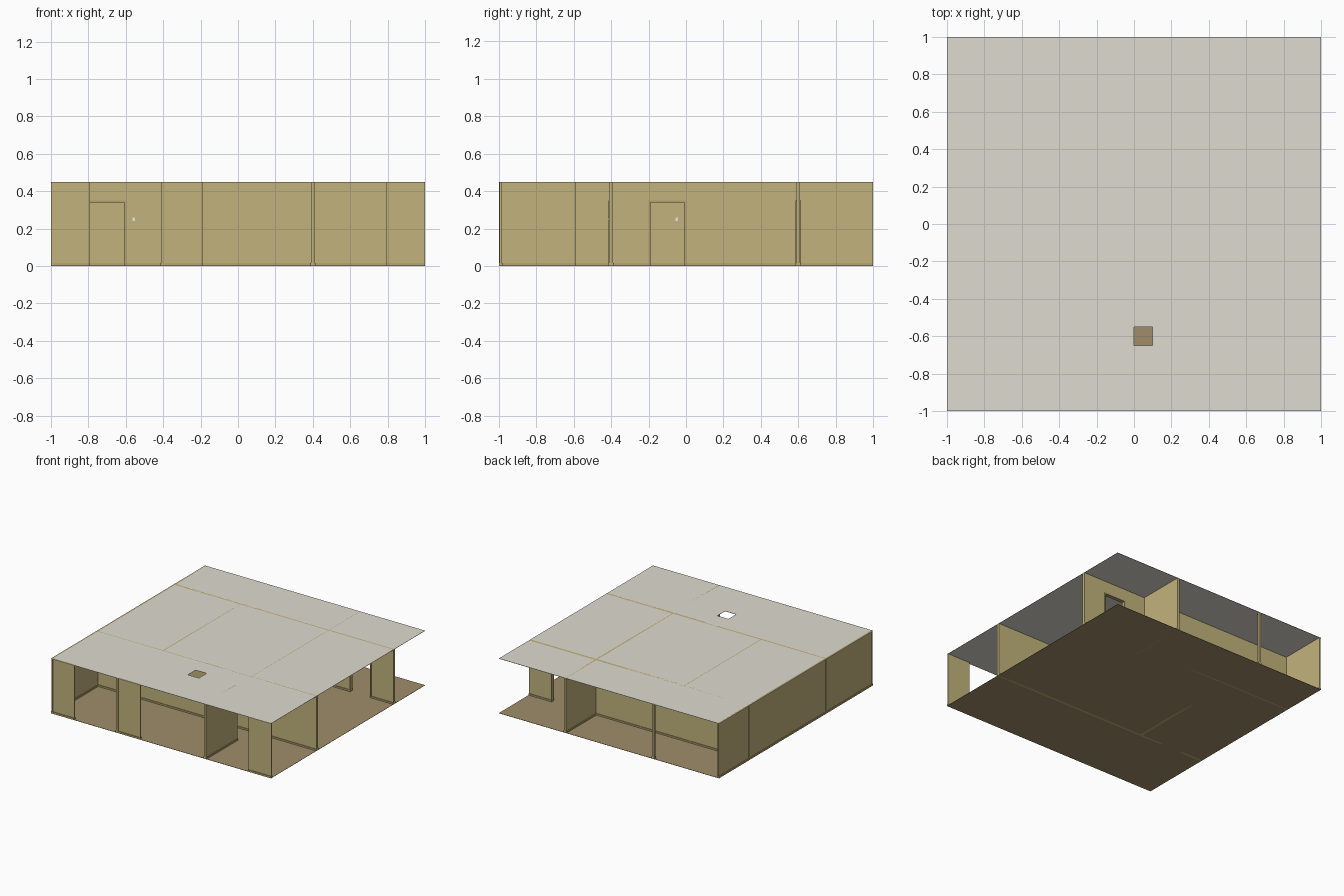
import bpy
import bmesh

if "Cube" in bpy.data.objects:
    bpy.data.objects.remove(bpy.data.objects["Cube"])

HEIGHT = 0.45
DOOR_TOP = 0.35
TRIM = 0.005


def make_material(name, r, g, b):
    mat = bpy.data.materials.new(name)
    mat.use_nodes = True
    mat.diffuse_color = (r, g, b, 1)
    mat.node_tree.nodes["Principled BSDF"].inputs["Base Color"].default_value = (r, g, b, 1)
    return mat


wallpaper = make_material("yellow wallpaper", 0.54, 0.45, 0.20)
carpet = make_material("brown carpet", 0.35, 0.27, 0.145)
plaster = make_material("pale ceiling", 0.74, 0.71, 0.64)
trim_paint = make_material("tan trim", 0.46, 0.37, 0.17)
white = make_material("white plastic", 0.85, 0.85, 0.83)


def build(name, boxes, mat):
    """One object made of boxes given as (low corner, high corner)."""
    bm = bmesh.new()
    for low, high in boxes:
        verts = bmesh.ops.create_cube(bm, size=1)["verts"]
        for v in verts:
            v.co = [high[i] if v.co[i] > 0 else low[i] for i in range(3)]
    mesh = bpy.data.meshes.new(name)
    bm.to_mesh(mesh)
    bm.free()
    mesh.materials.append(mat)
    obj = bpy.data.objects.new(name, mesh)
    bpy.context.collection.objects.link(obj)
    return obj


def slab(axis, centre, half, start, end, bottom, top):
    """Box that runs along an axis, centred on a line."""
    a, b = (start, centre - half), (end, centre + half)
    if axis == "y":
        a, b = a[::-1], b[::-1]
    return (*a, bottom), (*b, top)


def wall(name, axis, centre, start, end, half=0.01, door=None):
    """Straight wall with skirting and, if asked, a framed doorway."""
    runs = [(start, end)]
    panels, trims = [], []
    if door:
        d0, d1 = door
        runs = [(start, d0), (d1, end)]
        panels.append(slab(axis, centre, half, d0, d1, DOOR_TOP, HEIGHT))
        depth = half + TRIM
        for edge in (d0, d1 - 0.01):
            trims.append(slab(axis, centre, depth, edge, edge + 0.01, 0, DOOR_TOP))
        trims.append(slab(axis, centre, depth, d0, d1, DOOR_TOP - 0.01, DOOR_TOP))
    for a, b in runs:
        panels.append(slab(axis, centre, half, a, b, 0, HEIGHT))
        trims.append(slab(axis, centre, half + TRIM, a, b, 0.001, 0.015))
    build(name, panels, wallpaper)
    build(name + "_trim", trims, trim_paint)


# Floor
build("floor", [((-1, -1, 0), (1, 1, 0.002))], carpet)

# Ceiling with a square opening
x0, x1, y0, y1 = 0, 0.1, -0.65, -0.55
low, high = HEIGHT - 0.002, HEIGHT
build("ceiling", [
    ((-1, -1, low), (x0, 1, high)),
    ((x1, -1, low), (1, 1, high)),
    ((x0, -1, low), (x1, y0, high)),
    ((x0, y1, low), (x1, 1, high)),
], plaster)

# Outer walls: closed on one side, broken along the front
OUTER = 0.005
wall("side_outer_wall", "y", -0.99, -1, 1, OUTER)
wall("front_wall_right", "x", -0.99, -1, -0.79, OUTER)
wall("front_wall_middle", "x", -0.99, -0.39, -0.19, OUTER)
wall("front_wall_left", "x", -0.99, 0.79, 1, OUTER)

# Cross walls
wall("front_cross_wall", "x", -0.4, -1, 1, door=(-0.8, -0.6))
wall("back_cross_wall", "x", 0.6, -1, 1, door=(0.6, 0.8))

# Lengthwise walls
wall("front_partition", "y", 0.4, -1, -0.59)
wall("middle_partition_left", "y", 0.4, -0.4, 0.6, door=(-0.2, 0))
wall("middle_partition_right", "y", -0.4, -0.4, 0.6)
wall("back_partition", "y", 0.4, 0.6, 1)

# Posts left where a partition is fully open
for name, y in (("front_post", -1), ("back_post", 0.98)):
    wall(name, "y", -0.4, y, y + 0.02)

# Light switches
build("front_switch", [((-0.565, -0.416, 0.24), (-0.55, -0.41, 0.26))], white)
build("partition_switch", [((-0.39, -0.057, 0.24), (-0.384, -0.042, 0.26))], white)
